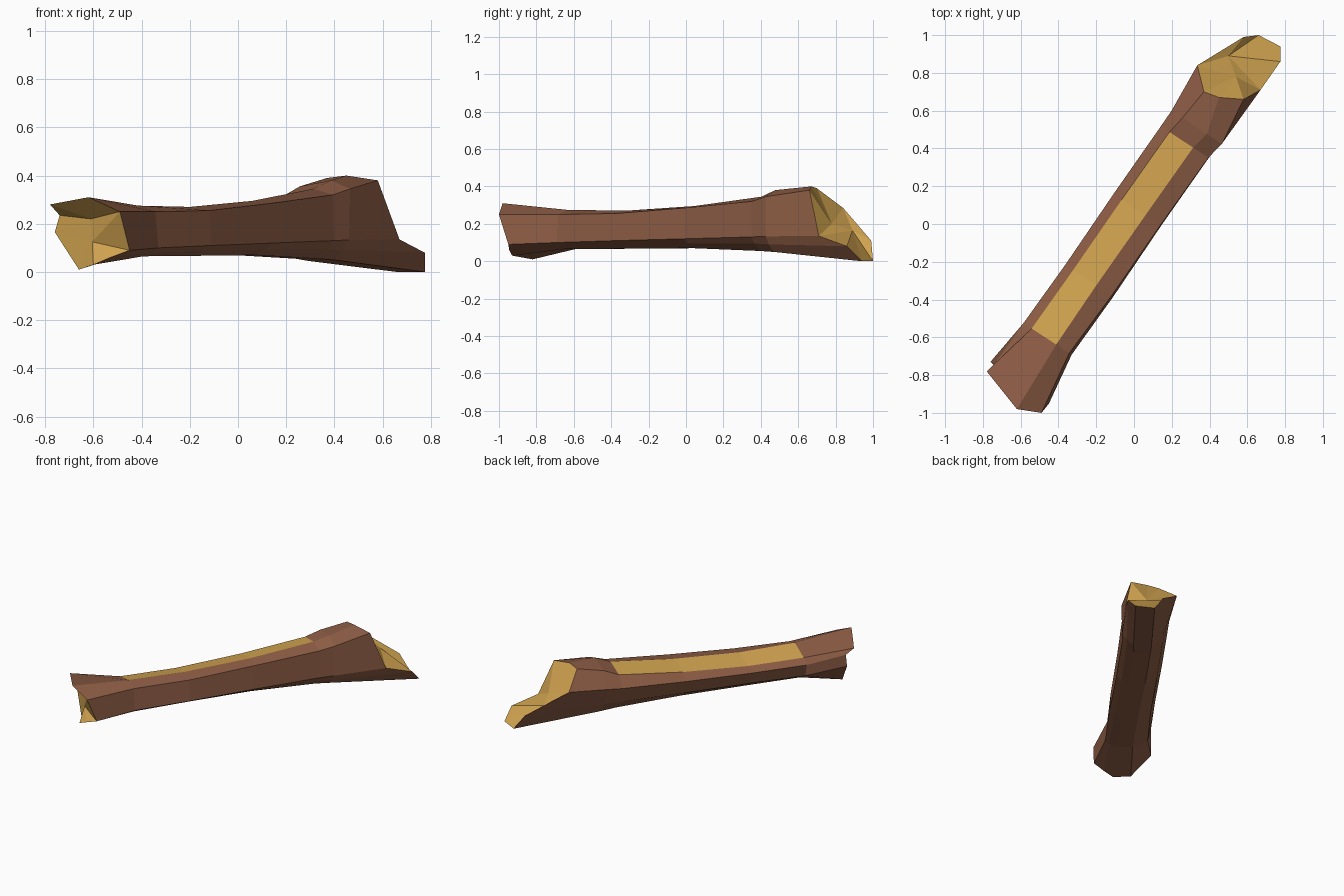
import bpy, bmesh
from mathutils import Vector

if "Cube" in bpy.data.objects:
    bpy.data.objects.remove(bpy.data.objects["Cube"])

D, P = Vector((0.55, 0.835, 0)), Vector((0.835, -0.55, 0))  # along and across the log


def material(name, color):
    m = bpy.data.materials.new(name)
    m.diffuse_color = (*color, 1)
    m.use_nodes = True
    m.node_tree.nodes["Principled BSDF"].inputs["Base Color"].default_value = m.diffuse_color
    return m


def ring(s, pairs):
    """Cross-section: (across, height) pairs at distance s along the log."""
    return [D * s + P * t + Vector((0, 0, z)) for t, z in pairs]


# Broken ends, clockwise from the upper left corner
near_end = [(-.78, -.78, .28), (-.62, -.98, .31), (-.49, -1, .25), (-.45, -.95, .09), (-.53, -.945, .06),
            (-.6, -.93, .03), (-.66, -.82, .01), (-.76, -.73, .165), (-.74, -.745, .235)]
far_end = [(.37, .7, .39), (.45, .67, .4), (.58, .66, .38), (.67, .71, .135), (.775, .86, .08),
           (.775, .94, 0), (.66, 1, 0), (.58, .99, .11), (.335, .84, .285)]

rings = [
    near_end,
    ring(-.76, [(-.148, .235), (.007, .275), (.09, .25), (.105, .1), (.075, .08), (.03, .065), (-.08, .065), (-.18, .12), (-.2, .205)]),
    ring(-.38, [(-.135, .235), (.012, .27), (.11, .255), (.12, .11), (.085, .09), (.04, .067), (-.07, .067), (-.155, .12), (-.185, .205)]),
    ring(.07, [(-.125, .265), (.025, .295), (.12, .285), (.125, .12), (.09, .095), (.045, .07), (-.065, .07), (-.145, .125), (-.178, .22)]),
    ring(.51, [(-.111, .315), (.039, .345), (.136, .32), (.138, .13), (.11, .095), (.06, .055), (-.05, .055), (-.13, .13), (-.166, .24)]),
    ring(.61, [(-.095, .355), (.06, .38), (.155, .345), (.15, .133), (.12, .09), (.075, .05), (-.045, .045), (-.12, .13), (-.164, .25)]),
    far_end,
]

bm = bmesh.new()
loops = [[bm.verts.new(co) for co in r] for r in rings]
n = len(near_end)


def face(verts, mat):
    bm.faces.new(verts).material_index = mat


# Bark, with one long strip peeled off the top
for k in range(len(loops) - 1):
    a, b = loops[k], loops[k + 1]
    for i in range(n):
        j = (i + 1) % n
        face((a[i], a[j], b[j], b[i]), 1 if i == 0 and 1 <= k <= 3 else 0)


# Splintered cut faces: two inner points, each fanned to its own part of the rim
def cut(rim, upper, lower, first, last):
    u, l = bm.verts.new(upper), bm.verts.new(lower)
    for i in range(n):
        j = (i + 1) % n
        is_low = first <= i < last
        face((rim[i], rim[j], l if is_low else u), 1)
    face((rim[first], l, u), 1)
    face((rim[last], u, l), 1)


cut(loops[0], (-.61, -.86, .22), (-.605, -.865, .125), 2, 7)
cut(loops[-1], (.54, .78, .2), (.5, .89, .165), 3, 8)

bmesh.ops.recalc_face_normals(bm, faces=bm.faces)
mesh = bpy.data.meshes.new("log")
bm.to_mesh(mesh)
bm.free()
mesh.materials.append(material("bark", (.27, .11, .06)))
mesh.materials.append(material("bare_wood", (.64, .37, .08)))
bpy.context.collection.objects.link(bpy.data.objects.new("log", mesh))
